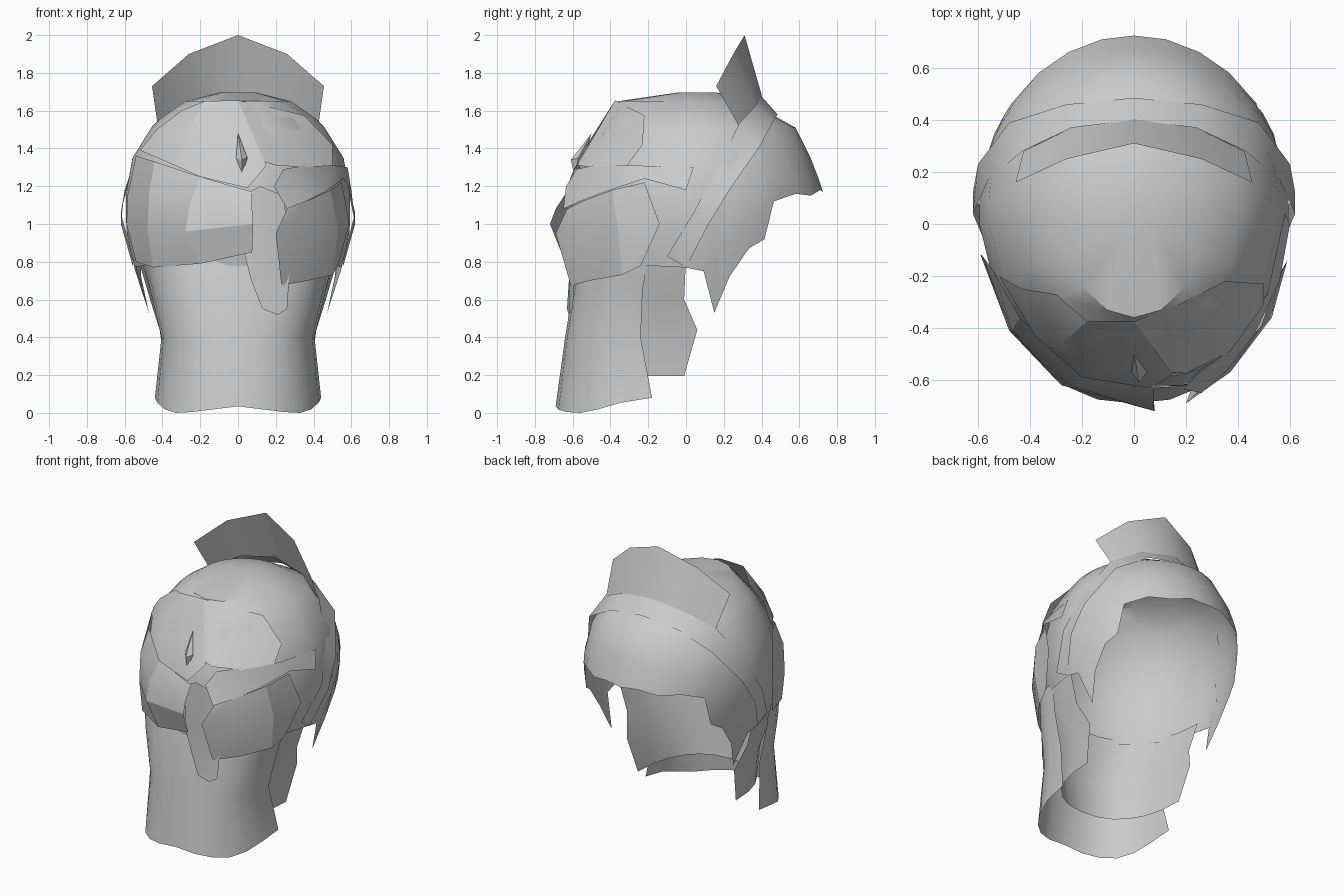
import bpy, math

# helpers
def build(name, rows, closed=False, angle=35):
    """Skin a list of equal-length point rows into one sheet."""
    n = len(rows[0])
    verts = [p for r in rows for p in r]
    faces = []
    for i in range(len(rows) - 1):
        for j in range(n if closed else n - 1):
            k = (j + 1) % n
            faces.append((i*n + j, (i+1)*n + j, (i+1)*n + k, i*n + k))
    me = bpy.data.meshes.new(name)
    me.from_pydata(verts, [], faces)
    ob = bpy.data.objects.new(name, me)
    bpy.context.collection.objects.link(ob)
    bpy.ops.object.select_all(action='DESELECT')
    ob.select_set(True)
    bpy.context.view_layer.objects.active = ob
    bpy.ops.object.mode_set(mode='EDIT')
    bpy.ops.mesh.select_all(action='SELECT')
    bpy.ops.mesh.remove_doubles(threshold=0.0005)
    bpy.ops.mesh.normals_make_consistent(inside=False)
    bpy.ops.object.mode_set(mode='OBJECT')
    bpy.ops.object.shade_smooth_by_angle(angle=math.radians(angle))
    return ob

def both(half):
    """Mirror a half row that starts on x = 0."""
    return [(-x, y, z) for x, y, z in reversed(half[1:])] + half

def lerp_table(table, z):
    for a, b in zip(table, table[1:]):
        if a[0] >= z >= b[0]:
            t = (a[0] - z) / (a[0] - b[0])
            return [p + (q - p)*t for p, q in zip(a, b)]
    return table[-1]

# hair cap: (z, half width, front y, back y)
CAP = [(1.695, .10, .17, -.05), (1.65, .28, .33, -.36), (1.56, .41, .49, -.42),
       (1.51, .46, .58, -.46), (1.35, .56, .66, -.55), (1.18, .595, .725, -.60),
       (1.0, .60, .72, -.62), (.8, .56, .68, -.58), (.5, .47, .62, -.55)]
# hairline: (angle from the face, lower edge z)
EDGE = [(0, 1.17), (12, 1.18), (25, 1.15), (38, 1.16), (52, 1.12), (56, .92), (64, .87),
        (73, .72), (80, .53), (86, .75), (95, .77), (115, .78), (135, .78), (158, .78), (180, .78)]
angles = EDGE + [(360 - a, z) for a, z in reversed(EDGE[1:-1])]

def cap_point(a, z):
    _, rx, yf, yb = lerp_table(CAP, z)
    s, c = math.sin(math.radians(a)), math.cos(math.radians(a))
    y = .05 + (yf - .05)*c if c > 0 else .05 + (.05 - yb)*c
    return (rx*s, y, z)

rows = [[(0, .06, 1.697)]*len(angles)]
rows += [[cap_point(a, z) for a, _ in angles] for z in (1.695, 1.65, 1.56, 1.51, 1.35)]
rows += [[cap_point(a, 1.35 + (zb - 1.35)*t) for a, zb in angles] for t in (.33, .66, 1)]
build("hair_cap", rows, closed=True)

# hanging hair layers: (z, half width, open edge y, back y)
def hanging(name, levels, n=12, dip=0):
    rows = []
    for i, (z, rx, ye, yb) in enumerate(levels):
        row = []
        for k in range(n + 1):
            a = math.pi*(k/n - .5)
            zz = z
            if i == len(levels) - 1 and dip:
                zz = z + dip*max(0, abs(math.sin(a)) - .8)*5 - .035*math.sin(2*abs(a))
            row.append((rx*math.copysign(abs(math.sin(a))**.85, a),
                        ye + (yb - ye)*max(0, math.cos(a))**.85, zz))
        rows.append(row)
    build(name, rows)

hanging("back_hair", [(.82, .505, -.2, -.56), (.65, .465, -.23, -.60), (.4, .405, -.24, -.64),
                      (.035, .44, -.18, -.69)], dip=.045)
hanging("inner_hair", [(.82, .53, .0, -.55), (.6, .465, -.01, -.54), (.44, .415, .06, -.54),
                       (.195, .38, -.01, -.51)])

# head band
upper = [(0, .40, 1.675), (.24, .37, 1.63), (.43, .28, 1.53), (.56, .17, 1.30), (.62, .04, 1.06), (.56, -.10, .83)]
lower = [(0, .485, 1.58), (.26, .46, 1.54), (.48, .39, 1.41), (.60, .23, 1.18), (.62, .12, 1.0), (.555, .0, .77)]
build("head_band", [both(upper), both(lower)])

# upright frill on the band
build("frill", [both([(0, .31, 2.0), (.26, .25, 1.9), (.455, .16, 1.73)]),
                both([(0, .41, 1.65), (.24, .37, 1.61), (.425, .28, 1.52)])])

# left swept sheet at the back
build("left_sweep", [
    [(-.54, -.18, 1.36), (-.44, -.36, 1.33), (-.2, -.58, 1.25), (.075, -.63, 1.17)],
    [(-.585, -.12, 1.15), (-.47, -.41, 1.17), (-.25, -.62, 1.12), (.075, -.69, 1.08)],
    [(-.59, -.12, 1.0), (-.48, -.41, .97), (-.28, -.62, .96), (.08, -.72, 1.0)],
    [(-.54, -.18, .80), (-.45, -.42, .77), (-.2, -.60, .79), (.075, -.66, .85)]], angle=20)

# upper left roll crossing the crown
build("upper_roll", [
    [(-.30, -.27, 1.60), (-.18, -.375, 1.65), (0, -.375, 1.655), (.15, -.575, 1.31)],
    [(-.43, -.25, 1.50), (-.28, -.46, 1.46), (-.1, -.55, 1.38), (.10, -.61, 1.25)],
    [(-.52, -.20, 1.39), (-.38, -.43, 1.33), (-.2, -.59, 1.25), (.05, -.63, 1.19)]])

# flat facets on the right of the crown
build("crown_facets", [
    [(0, -.375, 1.655), (.17, -.31, 1.62), (.35, -.22, 1.575), (.5, -.23, 1.42)],
    [(.14, -.57, 1.33), (.2, -.575, 1.31), (.37, -.49, 1.30), (.5, -.31, 1.31)]], angle=15)

# right flap and bun
build("right_flap", [
    [(.58, .04, 1.30), (.51, -.28, 1.31), (.36, -.49, 1.31), (.24, -.58, 1.29), (.19, -.635, 1.20)],
    [(.60, .0, 1.18), (.56, -.22, 1.24), (.46, -.43, 1.17), (.36, -.56, 1.12), (.26, -.65, 1.08)]])
build("right_bun", [
    [(.55, -.22, 1.22), (.49, -.39, 1.18), (.36, -.55, 1.12), (.26, -.63, 1.08)],
    [(.59, -.14, 1.0), (.53, -.36, .97), (.37, -.57, 1.0), (.20, -.69, .95)],
    [(.53, -.24, .78), (.50, -.34, .73), (.37, -.51, .70), (.23, -.61, .675)]], angle=20)

# loose tail under the knot
build("loose_tail", [
    [(.02, -.62, 1.15), (.12, -.63, 1.2), (.24, -.61, 1.15)],
    [(.03, -.63, .86), (.15, -.63, .88), (.28, -.59, .86)],
    [(.07, -.62, .70), (.17, -.62, .70), (.27, -.59, .70)],
    [(.13, -.63, .55), (.21, -.62, .52), (.26, -.60, .55)]])

# small knot
build("knot", [[(.0, -.50, 1.48)]*4,
               [(-.01, -.57, 1.35), (.02, -.61, 1.34), (.05, -.57, 1.35), (.02, -.54, 1.35)],
               [(.02, -.59, 1.25)]*4], closed=True, angle=20)
